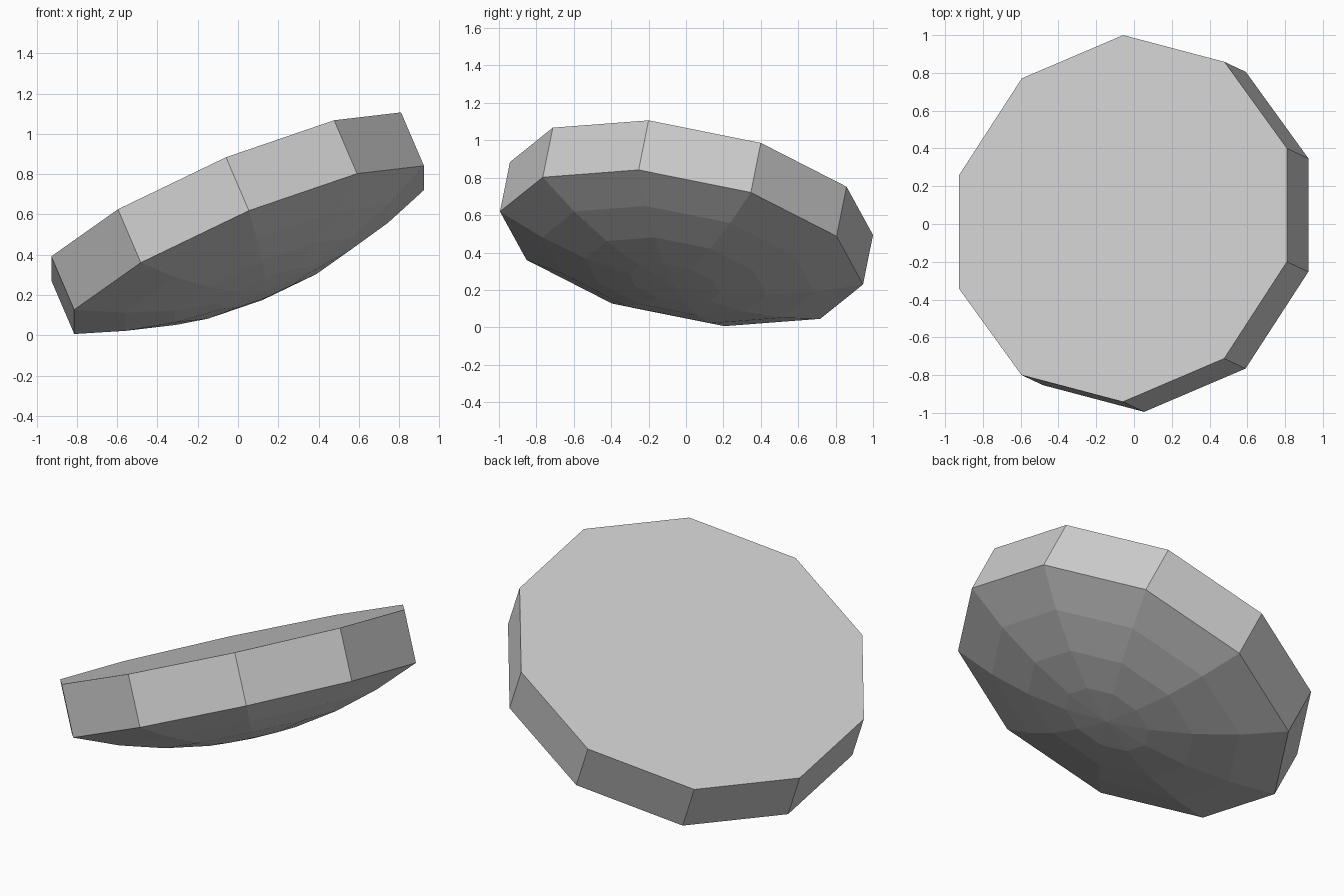
import bpy, bmesh
from math import cos, sin, tau
from mathutils import Matrix, Vector

cube = bpy.data.objects.get("Cube")
if cube:
    bpy.data.objects.remove(cube)

SIDES, RADIUS, WALL, DEPTH, RINGS = 10, 0.99, 0.293, 0.224, 4

# single plain material
grey = bpy.data.materials.new("light grey")
grey.use_nodes = True
colour = (0.6, 0.6, 0.6, 1)
grey.diffuse_color = colour
grey.node_tree.nodes["Principled BSDF"].inputs["Base Color"].default_value = colour

# profile from the flat top edge, down the wall, then along the shallow bowl
profile = [(1, WALL)] + [(i / RINGS, -DEPTH * (1 - (i / RINGS) ** 2))
                         for i in range(RINGS, 0, -1)]

bm = bmesh.new()
loops = [[bm.verts.new((RADIUS * f * cos(tau * k / SIDES),
                        RADIUS * f * sin(tau * k / SIDES), z))
          for k in range(SIDES)] for f, z in profile]

# flat top, wall and bowl bands, closing fan at the lowest point
bm.faces.new(loops[0])
for upper, lower in zip(loops, loops[1:]):
    for k in range(SIDES):
        j = (k + 1) % SIDES
        bm.faces.new((upper[k], lower[k], lower[j], upper[j]))
pole = bm.verts.new((0, 0, -DEPTH))
for k in range(SIDES):
    bm.faces.new((loops[-1][k], pole, loops[-1][(k + 1) % SIDES]))
bmesh.ops.recalc_face_normals(bm, faces=bm.faces)

mesh = bpy.data.meshes.new("domed_disc")
bm.to_mesh(mesh)
bm.free()
mesh.materials.append(grey)
disc = bpy.data.objects.new("domed_disc", mesh)
bpy.context.collection.objects.link(disc)

# tilt: one corner points to the high side, the axis leans left and back
axis = Vector((-0.387, 0.182, 0.904)).normalized()
corner = Vector((0.87, -0.23, 0.415))
corner = (corner - axis * corner.dot(axis)).normalized()
side = axis.cross(corner)
tilt = Matrix((corner, side, axis)).transposed().to_4x4()
disc.matrix_world = Matrix.Translation((0.055, -0.024, 0.424)) @ tilt
